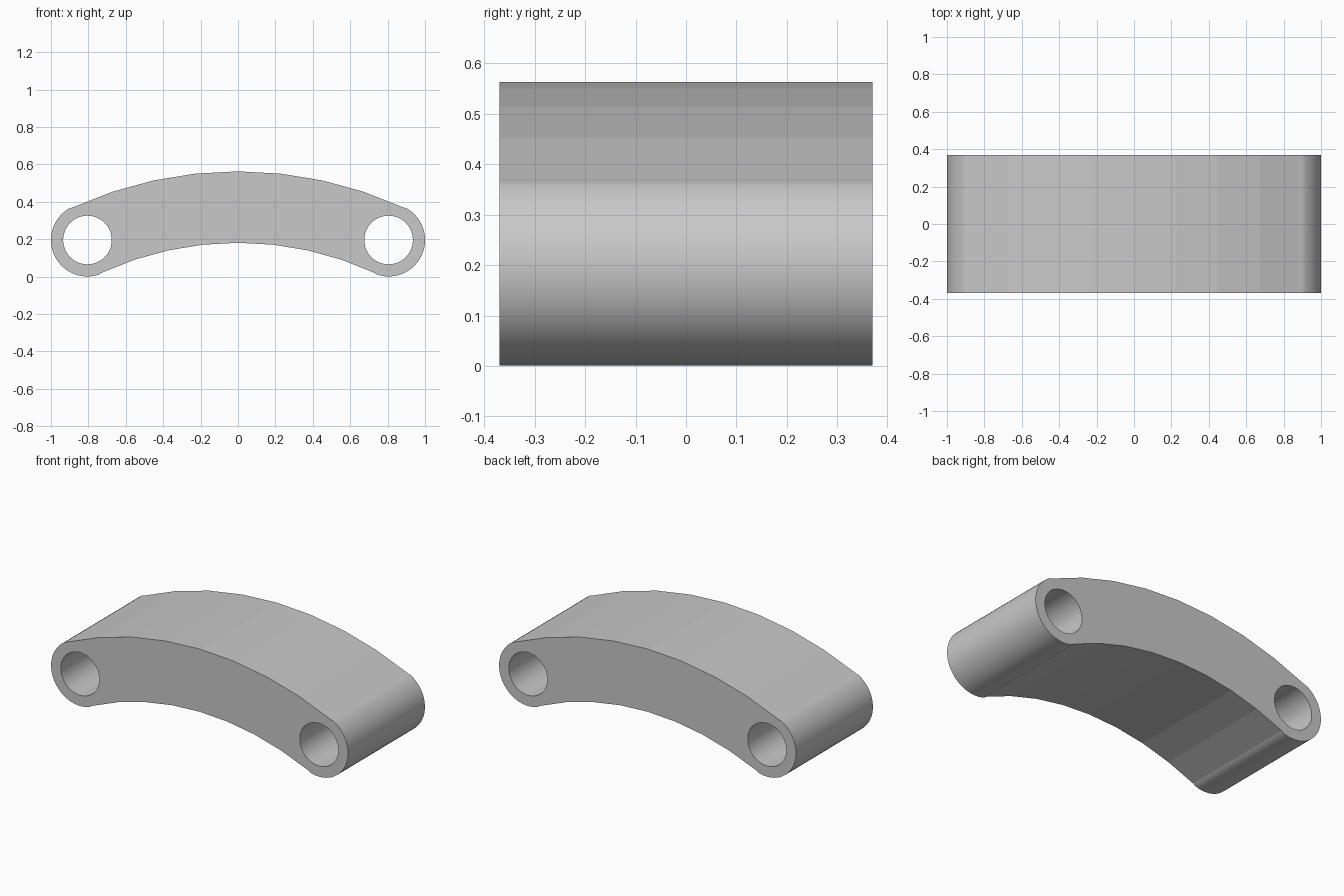
import bpy, bmesh
from math import sin, cos, asin, pi
from mathutils import Vector

cube = bpy.data.objects.get("Cube")
if cube:
    bpy.data.objects.remove(cube, do_unlink=True)

# Main dimensions
DEPTH = 0.37             # half of the width along y
PIN_X, PIN_Z = 0.805, 0.196
END_R, HOLE_R = 0.195, 0.13
MID_Z, HALF = 0.372, 0.191   # arched bar: middle height and half thickness
drop = MID_Z - PIN_Z
ARC_R = (PIN_X ** 2 + drop ** 2) / (2 * drop)
ARC_Z = MID_Z - ARC_R
SWEEP = asin(PIN_X / ARC_R)
SEGMENTS, END_STEPS, HOLE_STEPS = 8, 32, 48


def arc(cx, cz, r, start, end, steps):
    """Points on an arc; angles run clockwise from straight up."""
    angles = [start + (end - start) * i / steps for i in range(steps + 1)]
    return [Vector((cx + r * sin(a), 0, cz + r * cos(a))) for a in angles]


def add_walls(bm, points):
    """Closed band of wall faces; returns its front and back rim edges."""
    front = [bm.verts.new((p.x, -DEPTH, p.z)) for p in points]
    back = [bm.verts.new((p.x, DEPTH, p.z)) for p in points]
    rims = ([], [])
    for i in range(len(points)):
        j = (i + 1) % len(points)
        face = bm.faces.new((front[i], front[j], back[j], back[i]))
        # Narrow strips are the round ends and holes; the wide facets stay flat
        face.smooth = (points[i] - points[j]).length < 0.1
        rims[0].append(bm.edges.get((front[i], front[j])))
        rims[1].append(bm.edges.get((back[i], back[j])))
    return rims


# Outline: faceted top arc, right end, faceted bottom arc, left end
outline = arc(0, ARC_Z, ARC_R + HALF, -SWEEP, SWEEP, SEGMENTS)
outline += arc(PIN_X, PIN_Z, END_R, SWEEP, SWEEP + pi, END_STEPS)[1:-1]
outline += arc(0, ARC_Z, ARC_R - HALF, SWEEP, -SWEEP, SEGMENTS)
outline += arc(-PIN_X, PIN_Z, END_R, pi - SWEEP, 2 * pi - SWEEP, END_STEPS)[1:-1]

bm = bmesh.new()
loops = [outline]
for side in (-1, 1):
    loops.append(arc(side * PIN_X, PIN_Z, HOLE_R, 0, 2 * pi, HOLE_STEPS)[:-1])
bands = [add_walls(bm, loop) for loop in loops]

# Front and back caps, with the pin holes left open
for k, direction in enumerate((-1, 1)):
    rim = [edge for band in bands for edge in band[k]]
    bmesh.ops.triangle_fill(bm, edges=rim, use_beauty=True,
                            normal=(0, direction, 0))
bmesh.ops.recalc_face_normals(bm, faces=bm.faces)

mesh = bpy.data.meshes.new("curved_link")
bm.to_mesh(mesh)
bm.free()
link = bpy.data.objects.new("curved_link", mesh)
bpy.context.collection.objects.link(link)

# Plain grey material
grey = bpy.data.materials.new("light_grey")
grey.use_nodes = True
colour = (0.58, 0.58, 0.58, 1)
grey.diffuse_color = colour
grey.node_tree.nodes["Principled BSDF"].inputs["Base Color"].default_value = colour
mesh.materials.append(grey)
